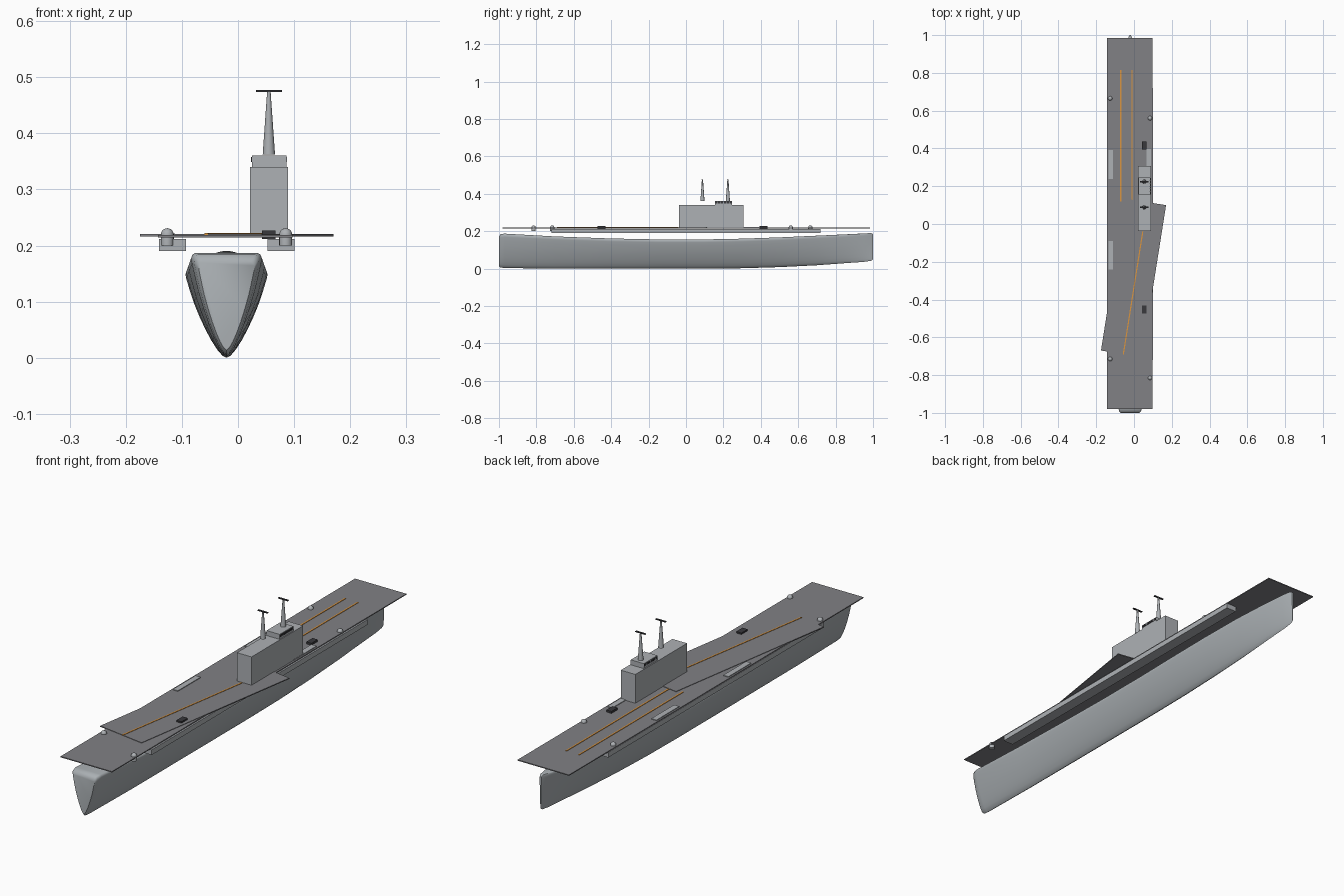
import bpy, bmesh, math
from mathutils import Matrix, Vector

if "Cube" in bpy.data.objects:
    bpy.data.objects.remove(bpy.data.objects["Cube"])


def material(name, rgb):
    m = bpy.data.materials.new(name)
    m.diffuse_color = (*rgb, 1)
    m.use_nodes = True
    m.node_tree.nodes["Principled BSDF"].inputs["Base Color"].default_value = m.diffuse_color
    return m


HULL = material("hull grey", (0.40, 0.43, 0.45))
LIGHT = material("light grey", (0.42, 0.44, 0.46))
DECK = material("deck grey", (0.22, 0.22, 0.235))
DARK = material("dark grey", (0.04, 0.04, 0.045))
ORANGE = material("orange line", (0.70, 0.30, 0.05))


def finish(name, bm, mat, smooth=None):
    bmesh.ops.recalc_face_normals(bm, faces=bm.faces)
    me = bpy.data.meshes.new(name)
    bm.to_mesh(me)
    bm.free()
    me.materials.append(mat)
    ob = bpy.data.objects.new(name, me)
    bpy.context.collection.objects.link(ob)
    if smooth:
        bpy.ops.object.select_all(action='DESELECT')
        ob.select_set(True)
        bpy.context.view_layer.objects.active = ob
        bpy.ops.object.shade_smooth_by_angle(angle=math.radians(smooth))
    return ob


def box(name, x, y, z, mat, turn=0.0):
    """Box from (min, max) ranges, turned about its own vertical axis."""
    bm = bmesh.new()
    c = Vector([(r[0] + r[1]) / 2 for r in (x, y, z)])
    s = [r[1] - r[0] for r in (x, y, z)]
    mtx = Matrix.Translation(c) @ Matrix.Rotation(turn, 4, 'Z') @ Matrix.Diagonal((*s, 1))
    bmesh.ops.create_cube(bm, size=1, matrix=mtx)
    return finish(name, bm, mat)


def lathe(name, x, y, profile, mat, sides=20):
    """Solid of revolution from (radius, z) points."""
    bm = bmesh.new()
    rings = [[bm.verts.new((x + r * math.cos(2 * math.pi * i / sides),
                            y + r * math.sin(2 * math.pi * i / sides), z))
              for i in range(sides)] for r, z in profile]
    for a, b in zip(rings, rings[1:]):
        for i in range(sides):
            j = (i + 1) % sides
            bm.faces.new((a[i], a[j], b[j], b[i]))
    bm.faces.new(rings[0])
    bm.faces.new(rings[-1])
    return finish(name, bm, mat, 40)


# Hull: V-shaped sections lofted along y (y, half width, keel, top)
CX = -0.0205
stations = [(-1.0, .050, .014, .172), (-.992, .058, .006, .184), (-.97, .063, .003, .187),
            (-.7, .068, 0, .172), (-.4, .072, 0, .161), (-.15, .073, 0, .156),
            (.1, .073, 0, .156), (.3, .072, .002, .160), (.5, .066, .008, .167),
            (.7, .053, .018, .176), (.85, .035, .029, .183), (.95, .018, .036, .188),
            (.99, .008, .042, .190), (1.0, .004, .050, .184)]
half = [(0, 0), (.1, .025), (.22, .09), (.36, .19), (.51, .32), (.66, .47), (.80, .63),
        (.91, .79), (.98, .90), (1, .95), (.96, .985), (.88, 1)]
section = half + [(-a, b) for a, b in reversed(half[1:])]
bm = bmesh.new()
rings = [[bm.verts.new((CX + w * a, y, k + (t - k) * b)) for a, b in section]
         for y, w, k, t in stations]
n = len(section)
for a, b in zip(rings, rings[1:]):
    for i in range(n):
        bm.faces.new((a[i], a[(i + 1) % n], b[(i + 1) % n], b[i]))
bm.faces.new(rings[0])
bm.faces.new(rings[-1])
finish("hull", bm, HULL, 50)

# Flight deck and angled landing deck
TURN = -math.radians(9)
box("flight_deck", (-.143, .097), (-.98, .985), (.2145, .2185), DECK)
box("angled_deck", (-.1125, .1075), (-.692, .122), (.2165, .2205), DECK, TURN)

# Side galleries under the deck edges
box("left_gallery", (-.141, -.093), (-.72, .72), (.190, .212), LIGHT)
box("right_gallery", (.053, .101), (-.72, .72), (.190, .212), LIGHT)

# Aircraft lifts at the deck edge
for i, (x, y) in enumerate([(-.124, .315), (-.124, -.165), (.078, .32)]):
    box(f"deck_lift_{i + 1}", (x - .012, x + .012), (y - .076, y + .076), (.2165, .2215), LIGHT)

# Painted runway lines
for i, x in enumerate((-.07, -.01)):
    box(f"bow_line_{i + 1}", (x - .003, x + .003), (.12, .815), (.2175, .2205), ORANGE)
box("landing_line", (-.008, -.002), (-.694, -.036), (.219, .2222), ORANGE, TURN)

# Dark deck hatches
for i, y in enumerate((.415, -.452)):
    box(f"deck_hatch_{i + 1}", (.043, .067), (y - .021, y + .021), (.212, .227), DARK)

# Island tower, bridge and its window plates
box("island_tower", (.021, .089), (-.037, .308), (.2185, .340), LIGHT)
box("bridge", (.025, .086), (.155, .246), (.339, .361), LIGHT)
for side, x in (("left", .0245), ("right", .0865)):
    for i in range(6):
        y = .163 + i * .015
        box(f"{side}_window_{i + 1}", (x - .001, x + .001), (y - .006, y + .006),
            (.349, .358), DARK)

# Masts with cross bars
for i, y in enumerate((.088, .224)):
    lathe(f"mast_{i + 1}", .055, y, [(.011, .362), (.003, .476)], LIGHT)
    box(f"mast_bar_{i + 1}", (.032, .078), (y - .004, y + .004), (.4735, .477), DARK)

# Domed mounts around the deck edge
R = .0115
dome = [(R, .200)] + [(max(R * math.cos(a), .0004), .2195 + R * math.sin(a))
                      for a in [math.pi / 2 * k / 6 for k in range(7)]]
for i, (x, y) in enumerate([(-.126, .665), (.085, .56), (-.126, -.715), (.085, -.815)]):
    lathe(f"domed_mount_{i + 1}", x, y, dome, LIGHT, 16)
